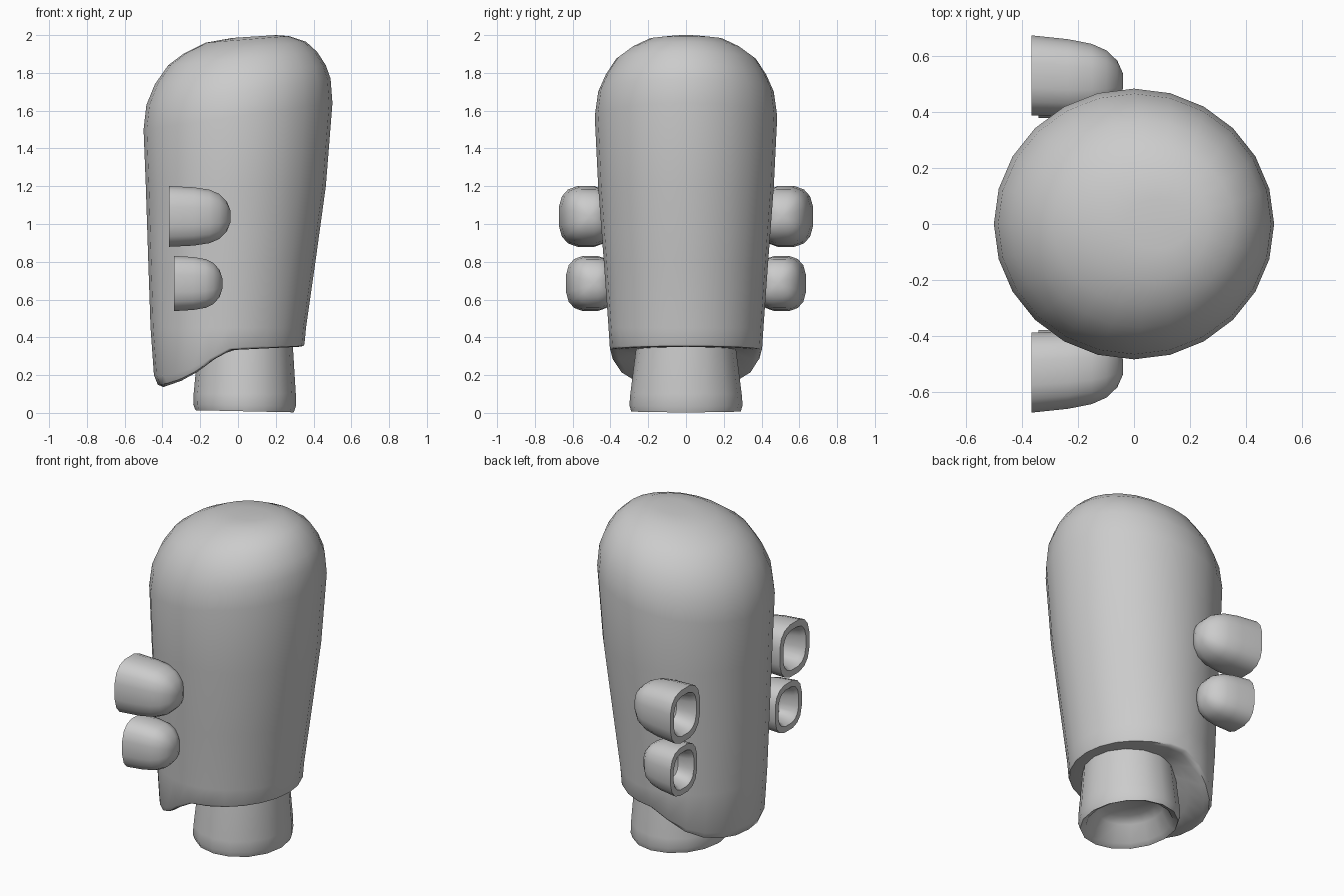
import bpy, bmesh
from math import cos, sin, pi, radians

if "Cube" in bpy.data.objects:
    bpy.data.objects.remove(bpy.data.objects["Cube"])


def loft(name, rings, angle=40):
    """Skin closed rings of points, fan both ends closed, and shade smooth."""
    bm = bmesh.new()
    rows = [[bm.verts.new(p) for p in r] for r in rings]
    n = len(rows[0])
    for a, b in zip(rows, rows[1:]):
        for i in range(n):
            j = (i + 1) % n
            bm.faces.new((a[i], a[j], b[j], b[i]))
    for row in (rows[0], rows[-1]):
        f = bm.faces.new(row)
        bmesh.ops.poke(bm, faces=[f])
    bmesh.ops.recalc_face_normals(bm, faces=bm.faces[:])
    me = bpy.data.meshes.new(name)
    bm.to_mesh(me)
    bm.free()
    ob = bpy.data.objects.new(name, me)
    bpy.context.collection.objects.link(ob)
    bpy.ops.object.select_all(action='DESELECT')
    ob.select_set(True)
    bpy.context.view_layer.objects.active = ob
    bpy.ops.object.shade_smooth_by_angle(angle=radians(angle))
    return ob


def tilted_ring(xl, zl, xr, zr, ry, n):
    """Ellipse running from its left point to its right point."""
    out = []
    for i in range(n):
        c, s = cos(2 * pi * i / n), sin(2 * pi * i / n)
        out.append(((xl + xr) / 2 + c * (xr - xl) / 2, s * ry,
                    (zl + zr) / 2 + c * (zr - zl) / 2))
    return out


# Underside height across x: level in front, dropping into a rear flap
UNDER = [(-.46, .135), (-.40, .135), (-.3, .17), (-.2, .225), (-.1, .305),
         (-.04, .332), (.36, .352)]


def under(x):
    for (x0, z0), (x1, z1) in zip(UNDER, UNDER[1:]):
        if x <= x1:
            return z0 + (z1 - z0) * (x - x0) / (x1 - x0)
    return UNDER[-1][1]


def under_ring(xl, xr, ry, lift=0.0):
    return [(x, y, under(x) + lift * max(.2, min(1, -x / .44)))
            for x, y, _ in tilted_ring(xl, 0, xr, 0, ry, 24)]


# Main body: underside, tapered wall, tilted dome
wall = [(-.463, .45, .36, .45, .41), (-.475, .8, .41, .8, .435),
        (-.488, 1.2, .465, 1.2, .465), (-.5, 1.5, .5, 1.64, .483),
        (-.485, 1.63, .49, 1.77, .465), (-.44, 1.74, .465, 1.84, .425),
        (-.37, 1.84, .42, 1.91, .37), (-.29, 1.9, .36, 1.965, .29),
        (-.17, 1.96, .27, 1.995, .2), (-.03, 1.985, .2, 2.0, .09)]
body = [under_ring(-.18, .2, .2), under_ring(-.3, .27, .29),
        under_ring(-.395, .325, .365), under_ring(-.425, .347, .395, .015),
        under_ring(-.445, .352, .403, .065)]
loft("body", body + [tilted_ring(*w, 24) for w in wall], 50)

# Hollow neck socket
neck = [(-.10, .15, .17, .15, .16), (-.15, .12, .21, .12, .20),
        (-.195, .03, .265, .02, .255), (-.225, .014, .295, .003, .29),
        (-.237, .045, .306, .035, .3), (-.235, .1, .306, .1, .295),
        (-.21, .36, .29, .36, .262)]
loft("neck", [tilted_ring(*r, 16) for r in neck])


# Side nozzles, opening backward with a thick rim
def nozzle_ring(x, yc, zc, ry, rz, side, n=16):
    pts = []
    for i in range(n):
        c, s = cos(2 * pi * (i + .5) / n), sin(2 * pi * (i + .5) / n)
        u = abs(c) ** .72 * (1 if c > 0 else -1)
        v = abs(s) ** .72 * (1 if s > 0 else -1)
        pts.append((x, side * (yc + u * ry), zc + v * rz))
    return pts


# (fraction of length from rear, size fraction): cavity first, then shell
SHAPE = [(.42, .38), (.36, .54), (.08, .66), (.0, .76), (.0, 1.0),
         (.4, .96), (.66, .88), (.82, .74), (.94, .5), (1.0, .2)]
NOZZLES = [("upper_nozzle", -.365, .325, .53, 1.04, .145, .163),
           ("lower_nozzle", -.34, .257, .507, .685, .13, .148)]
for side, label in ((-1, "front"), (1, "back")):
    for name, x0, length, yc, zc, ry, rz in NOZZLES:
        loft(f"{name}_{label}",
             [nozzle_ring(x0 + t * length, yc - .02 * t, zc, ry * k, rz * k, side)
              for t, k in SHAPE])
